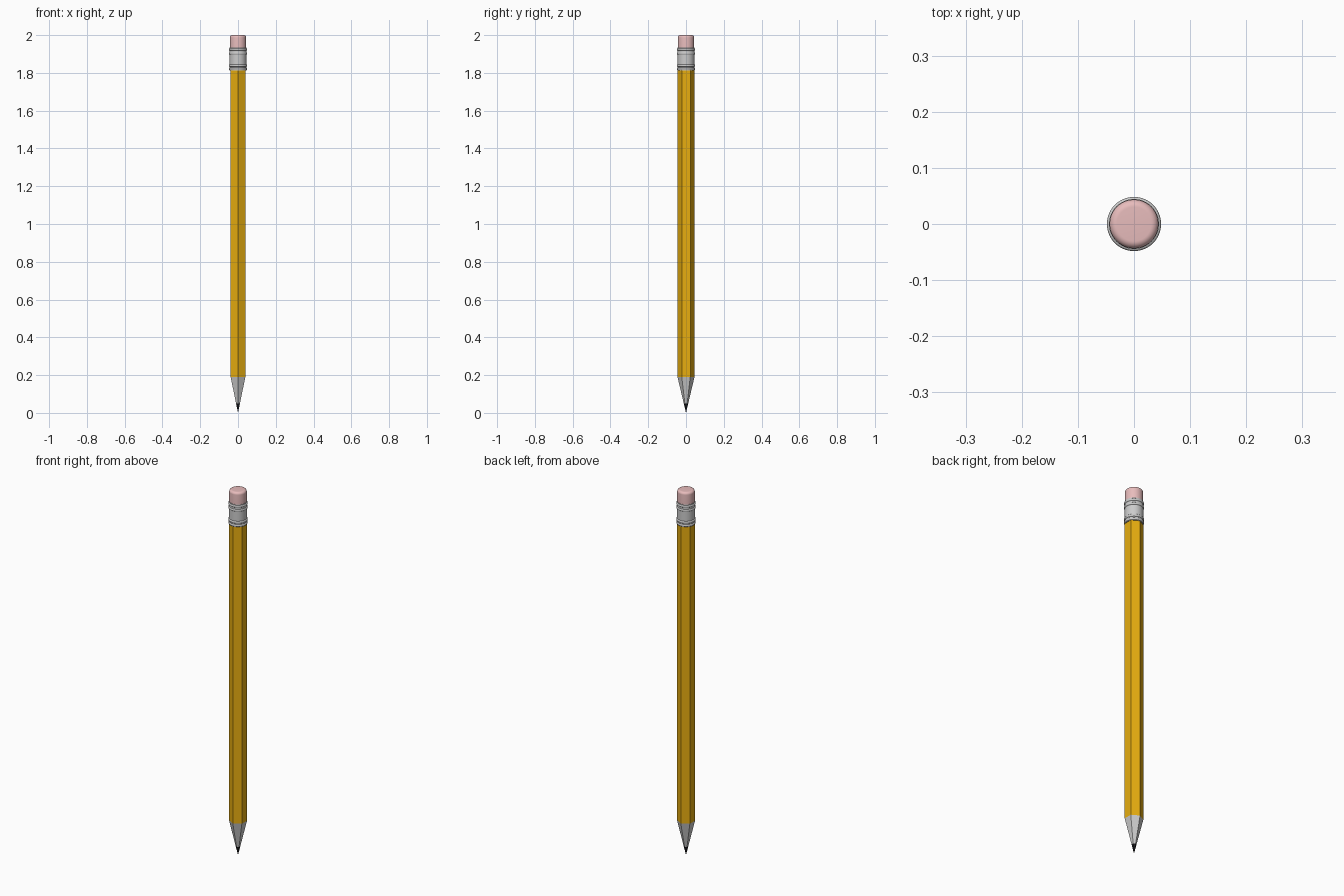
import bpy, bmesh, math

cube = bpy.data.objects.get("Cube")
if cube:
    bpy.data.objects.remove(cube)

HEX_R = 0.045       # corner radius of the six-sided barrel
CONE_TOP = 0.19     # height where the sharpened part begins
LEAD_TOP = 0.05
FERRULE_R = 0.0445


def material(name, color):
    mat = bpy.data.materials.new(name)
    mat.use_nodes = True
    mat.diffuse_color = color
    mat.node_tree.nodes["Principled BSDF"].inputs["Base Color"].default_value = color
    return mat


def lathe(name, profile, sides, mat=None, smooth=False):
    """Sweep (radius, height) points around z, with a corner facing -y."""
    bm = bmesh.new()
    rings = []
    for r, z in profile:
        ring = []
        for i in range(sides):
            a = 2 * math.pi * i / sides - math.pi / 2
            ring.append(bm.verts.new((r * math.cos(a), r * math.sin(a), z)))
        rings.append(ring)
    for low, high in zip(rings, rings[1:]):
        for i in range(sides):
            j = (i + 1) % sides
            bm.faces.new((low[i], low[j], high[j], high[i]))
    if profile[0][0] > 0:
        bm.faces.new(rings[0][::-1])
    bm.faces.new(rings[-1])
    bmesh.ops.remove_doubles(bm, verts=bm.verts, dist=1e-6)
    bmesh.ops.recalc_face_normals(bm, faces=bm.faces)
    mesh = bpy.data.meshes.new(name)
    bm.to_mesh(mesh)
    bm.free()
    obj = bpy.data.objects.new(name, mesh)
    bpy.context.collection.objects.link(obj)
    if mat:
        mesh.materials.append(mat)
    if smooth:
        bpy.ops.object.select_all(action="DESELECT")
        obj.select_set(True)
        bpy.context.view_layer.objects.active = obj
        bpy.ops.object.shade_smooth_by_angle(angle=math.radians(40))
    return obj


yellow = material("yellow_paint", (0.8, 0.42, 0.005, 1))
pink = material("pink_rubber", (0.8, 0.5, 0.5, 1))
black = material("graphite", (0.01, 0.01, 0.012, 1))

# Sharpened tip: graphite point and bare wood share one six-sided taper
lead_r = HEX_R * LEAD_TOP / CONE_TOP
lathe("lead_point", [(0, 0), (lead_r, LEAD_TOP)], 6, black)
lathe("wood_taper", [(lead_r, LEAD_TOP), (HEX_R, CONE_TOP)], 6)

# Painted barrel
lathe("barrel", [(HEX_R, CONE_TOP), (HEX_R, 1.82)], 6, yellow)

# Metal ferrule with pairs of raised rings near both ends
profile = [(FERRULE_R, 1.812)]
for centre in (1.82, 1.838, 1.903, 1.925):
    for i in range(9):
        t = math.pi * i / 8
        profile.append((FERRULE_R + 0.0038 * math.sin(t), centre - 0.006 * math.cos(t)))
profile.append((FERRULE_R, 1.935))
lathe("ferrule", profile, 48, smooth=True)

# Eraser with a rounded top rim
eraser_r, fillet = 0.0435, 0.013
profile = [(eraser_r, 1.9)]
for i in range(9):
    t = math.pi / 2 * i / 8
    profile.append((eraser_r - fillet * (1 - math.cos(t)), 2 - fillet * (1 - math.sin(t))))
lathe("eraser", profile, 48, pink, smooth=True)
